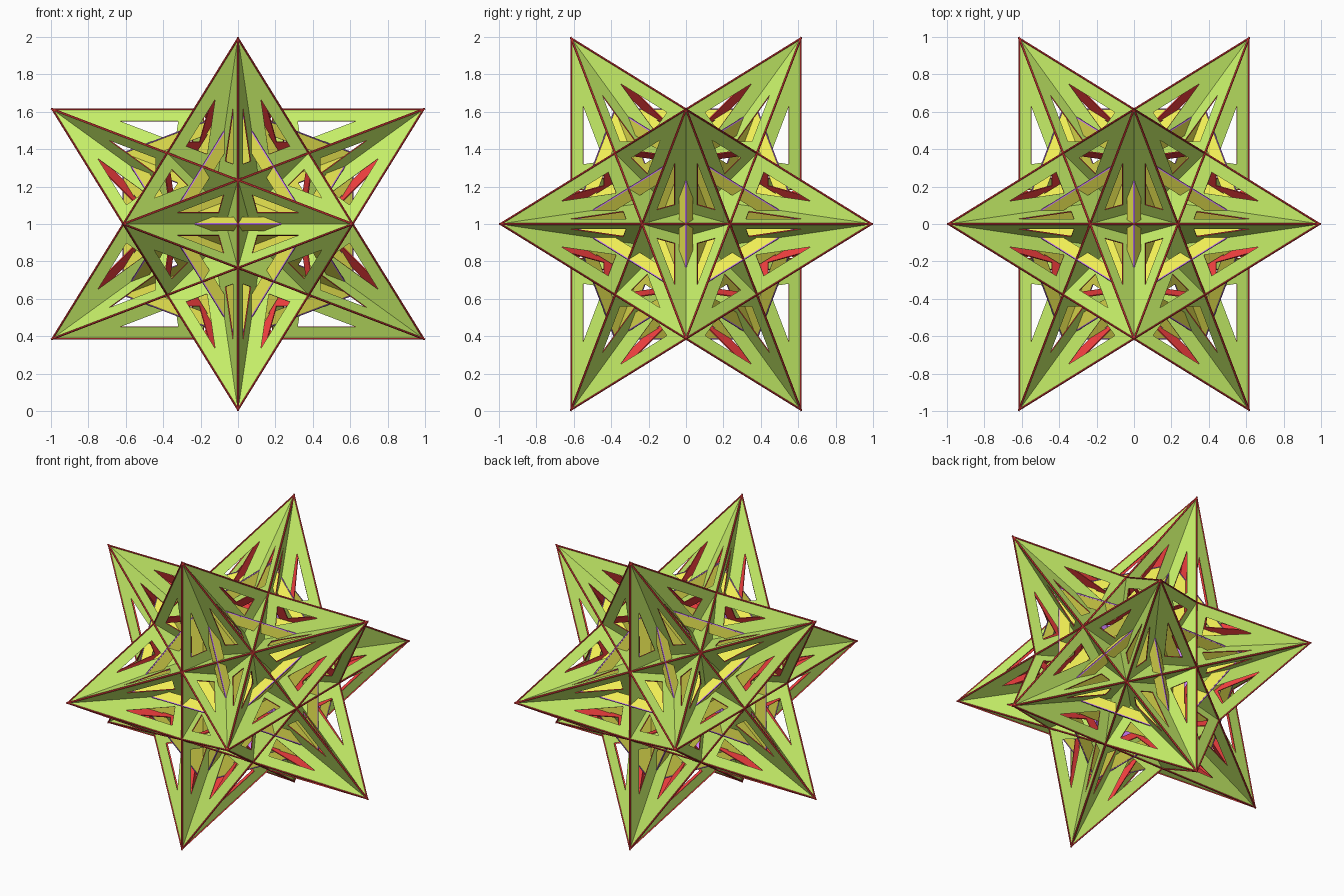
import bpy, bmesh
from itertools import combinations
from mathutils import Vector

if "Cube" in bpy.data.objects:
    bpy.data.objects.remove(bpy.data.objects["Cube"])

G = (5 ** 0.5 - 1) / 2      # 0.618
BAND = 0.073                # frame width around every opening
SKIN = 0.006                # plate thickness
CENTRE = Vector((0, 0, 1))


def material(name, rgb):
    m = bpy.data.materials.new(name)
    m.diffuse_color = (*rgb, 1)
    m.use_nodes = True
    m.node_tree.nodes["Principled BSDF"].inputs["Base Color"].default_value = m.diffuse_color
    return m


def add_frame(bm, a, b, c):
    """Triangular plate with an inset triangular opening, facing outward."""
    if (b - a).cross(c - a).dot(a) < 0:
        b, c = c, b
    la, lb, lc = (b - c).length, (c - a).length, (a - b).length
    p = la + lb + lc
    incentre = (a * la + b * lb + c * lc) / p
    radius = (b - a).cross(c - a).length / p
    k = 1 - BAND / radius
    outer = [bm.verts.new(v + CENTRE) for v in (a, b, c)]
    inner = [bm.verts.new(incentre.lerp(v, k) + CENTRE) for v in (a, b, c)]
    for i in range(3):
        j = (i + 1) % 3
        bm.faces.new((outer[i], outer[j], inner[j], inner[i]))


def make_shell(name, triangles, outside, inside):
    bm = bmesh.new()
    for tri in triangles:
        add_frame(bm, *tri)
    me = bpy.data.meshes.new(name)
    bm.to_mesh(me)
    bm.free()
    me.materials.append(outside)
    me.materials.append(inside)
    ob = bpy.data.objects.new(name, me)
    bpy.context.collection.objects.link(ob)
    mod = ob.modifiers.new("plate_thickness", 'SOLIDIFY')
    mod.thickness = SKIN
    mod.offset = -1
    mod.material_offset = 1
    mod.material_offset_rim = 1


# Twelve spike tips, on the corners of an icosahedron
tips = []
for s in (1, -1):
    for t in (G, -G):
        tips += [Vector((s, 0, t)), Vector((0, t, s)), Vector((t, s, 0))]


def near(p, q):
    return abs((p - q).length - 2 * G) < 0.01


# Outer star: six plates around each pair of neighbouring tips
outer = []
for p, q in combinations(tips, 2):
    if not near(p, q):
        continue
    m = ((p + q) / 2).normalized()
    e = (p - q).normalized()
    u = m.cross(e)
    d = [m * G + u * G ** 3 * s for s in (1, -1)]
    for tip, s in ((p, 1), (q, -1)):
        valley = m * 0.4472 + e * 0.0652 * s
        outer += [(tip, d[0], valley), (tip, d[1], valley), (d[0], d[1], valley)]

# Inner dimpled star: three sunken plates on each icosahedron triangle
inner = []
for tri in combinations(tips, 3):
    if all(near(p, q) for p, q in combinations(tri, 2)):
        dimple = (tri[0] + tri[1] + tri[2]) * G ** 4
        inner += [(p * G, q * G, dimple) for p, q in combinations(tri, 2)]

make_shell("outer_star_shell", outer,
           material("green", (0.57, 0.87, 0.14)), material("red", (0.9, 0.05, 0.05)))
make_shell("inner_star_shell", inner,
           material("yellow", (0.88, 0.86, 0.09)), material("purple", (0.62, 0.2, 0.95)))
